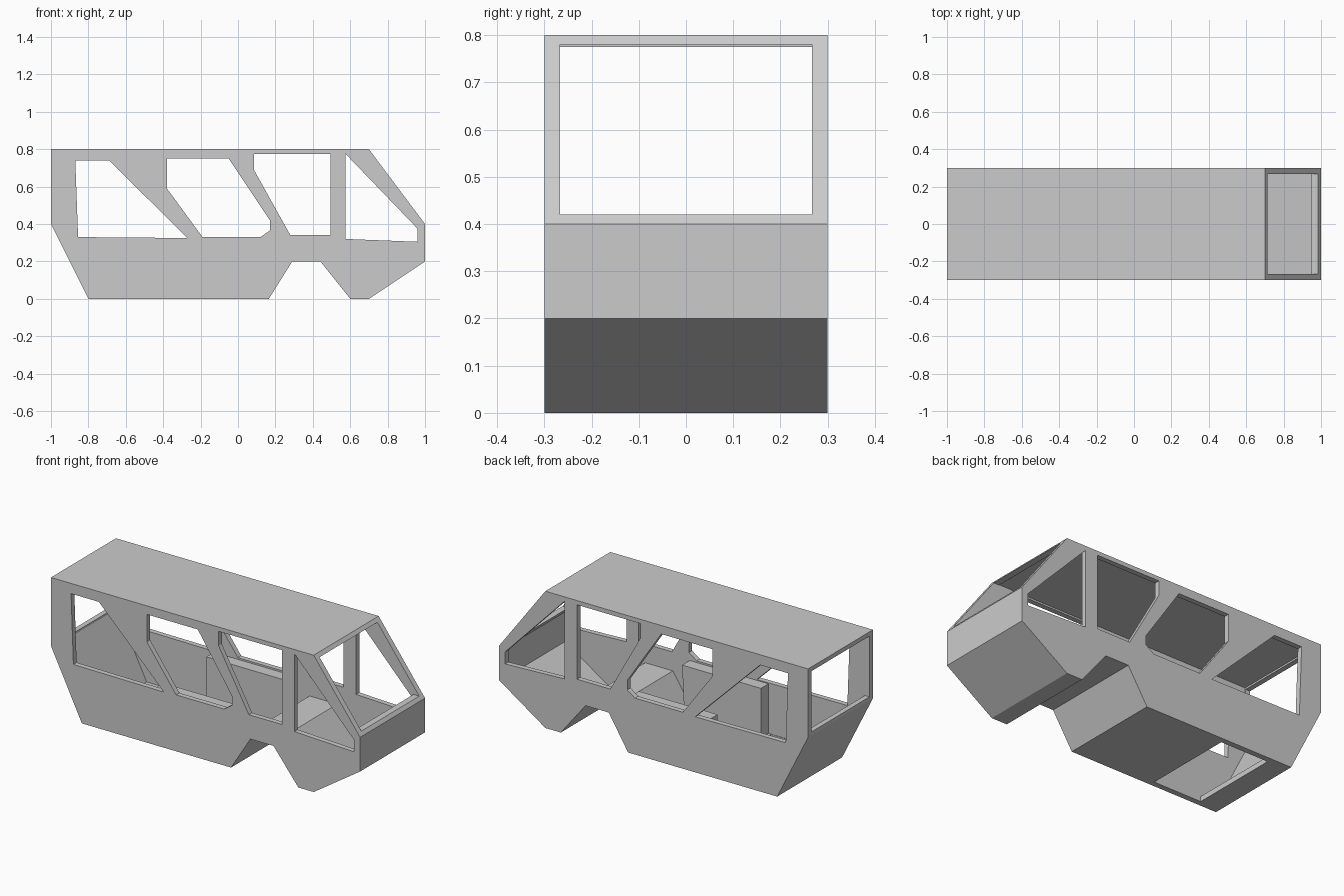
import bpy
import bmesh
from mathutils import Vector

if "Cube" in bpy.data.objects:
    bpy.data.objects.remove(bpy.data.objects["Cube"], do_unlink=True)

grey = bpy.data.materials.new("plain grey")
grey.use_nodes = True
grey.diffuse_color = (0.6, 0.6, 0.6, 1)
grey.node_tree.nodes["Principled BSDF"].inputs["Base Color"].default_value = (0.6, 0.6, 0.6, 1)


def prism(name, profile, y0, y1):
    """Extrude a side profile of (x, z) points from y0 to y1."""
    bm = bmesh.new()
    face = bm.faces.new([bm.verts.new((x, y0, z)) for x, z in profile])
    new = bmesh.ops.extrude_face_region(bm, geom=[face])["geom"]
    moved = [g for g in new if isinstance(g, bmesh.types.BMVert)]
    bmesh.ops.translate(bm, verts=moved, vec=Vector((0, y1 - y0, 0)))
    bmesh.ops.recalc_face_normals(bm, faces=bm.faces)
    mesh = bpy.data.meshes.new(name)
    bm.to_mesh(mesh)
    bm.free()
    mesh.materials.append(grey)
    obj = bpy.data.objects.new(name, mesh)
    bpy.context.collection.objects.link(obj)
    return obj


def box(name, x0, x1, y0, y1, z0, z1):
    return prism(name, [(x0, z0), (x1, z0), (x1, z1), (x0, z1)], y0, y1)


def cut(target, cutter):
    """Subtract the cutter from the target, then discard the cutter."""
    cutter.hide_render = True
    mod = target.modifiers.new("cut", 'BOOLEAN')
    mod.operation = 'DIFFERENCE'
    mod.solver = 'EXACT'
    mod.object = cutter
    bpy.context.view_layer.update()
    deps = bpy.context.evaluated_depsgraph_get()
    mesh = bpy.data.meshes.new_from_object(target.evaluated_get(deps))
    target.modifiers.clear()
    target.data = mesh
    bpy.data.objects.remove(cutter, do_unlink=True)


# Body shell: outer hull with a wheel arch, hollowed by an inset hull
body = prism("van_body", [
    (-1, 0.8), (0.7, 0.8), (1, 0.4), (1, 0.2), (0.7, 0), (0.6, 0),
    (0.44, 0.2), (0.29, 0.2), (0.165, 0), (-0.8, 0), (-1, 0.4)], -0.3, 0.3)
cut(body, prism("cabin_space", [
    (-0.97, 0.785), (0.675, 0.785), (0.97, 0.39), (0.97, 0.216), (0.69, 0.03), (0.613, 0.03),
    (0.453, 0.23), (0.274, 0.23), (0.144, 0.03), (-0.78, 0.03), (-0.97, 0.407)], -0.27, 0.27))

# Side windows, cut through both walls
windows = [
    [(-0.87, 0.74), (-0.69, 0.74), (-0.27, 0.325), (-0.855, 0.33)],
    [(-0.38, 0.75), (-0.05, 0.75), (0.17, 0.42), (0.17, 0.365), (0.12, 0.33),
     (-0.19, 0.33), (-0.38, 0.59)],
    [(0.085, 0.775), (0.495, 0.775), (0.495, 0.34), (0.28, 0.34), (0.085, 0.69)],
    [(0.575, 0.775), (0.96, 0.375), (0.96, 0.305), (0.575, 0.32)],
]
for outline in windows:
    cut(body, prism("side_window", outline, -0.5, 0.5))

# Windscreen, rear window and floor hatch
cut(body, box("windscreen", 0.5, 1.2, -0.267, 0.267, 0.42, 0.78))
cut(body, box("rear_window", -1.2, -0.9, -0.267, 0.267, 0.42, 0.775))
cut(body, box("floor_hatch", -0.67, -0.36, -0.267, 0.267, -0.1, 0.1))

# Bench along each side wall
for side, name in ((-1, "front_side_bench"), (1, "back_side_bench")):
    y0, y1 = sorted((side * 0.2, side * 0.275))
    bench = box(name, -0.345, 0.165, y0, y1, 0.02, 0.32)
    # Keep the bench foot clear of the wheel arch
    for v in bench.data.vertices:
        if v.co.x > 0 and v.co.z < 0.1:
            v.co.x = 0.15
